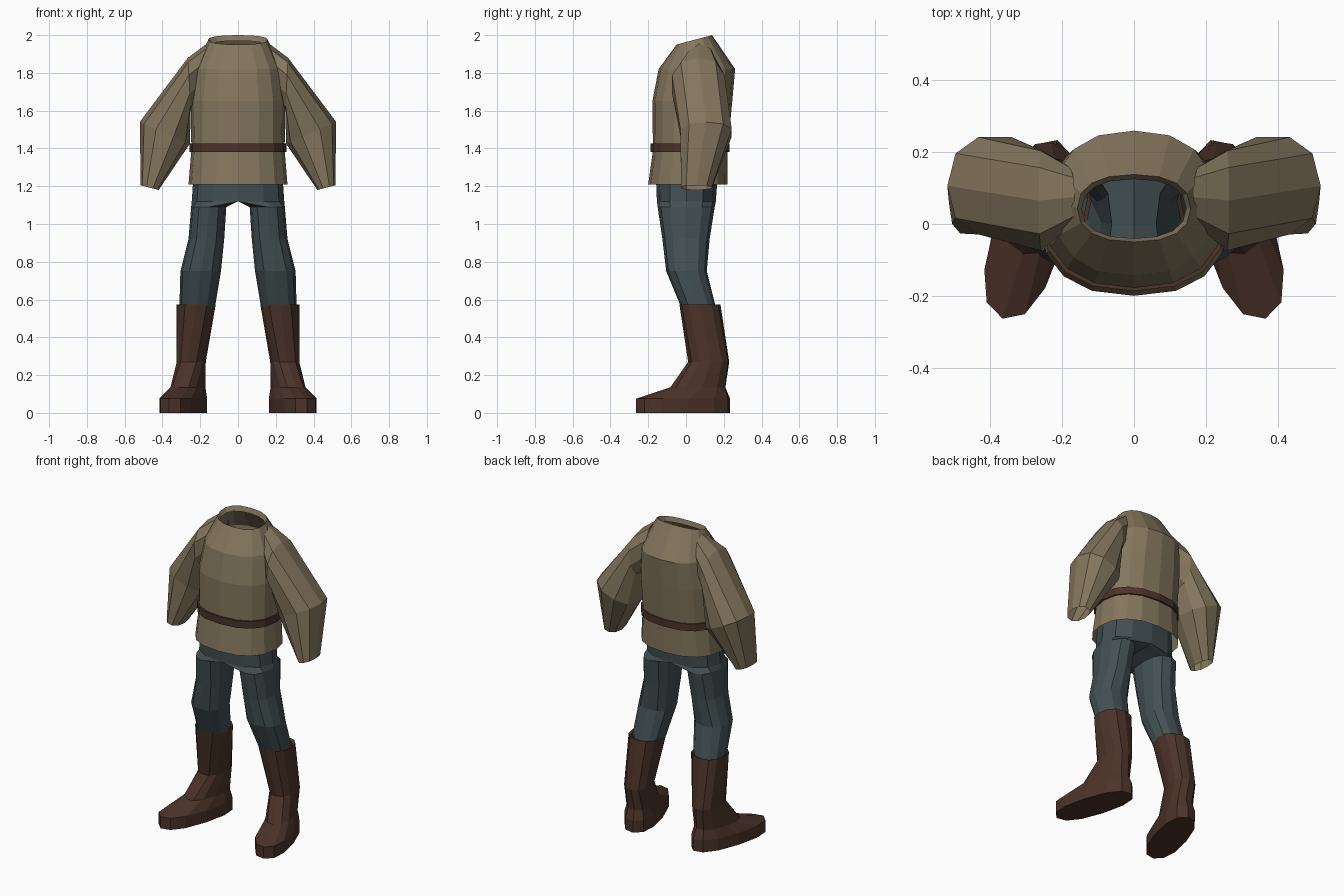
import bpy, bmesh, math

if "Cube" in bpy.data.objects:
    bpy.data.objects.remove(bpy.data.objects["Cube"])


def material(name, rgb):
    m = bpy.data.materials.new(name)
    m.diffuse_color = (*rgb, 1)
    m.use_nodes = True
    m.node_tree.nodes["Principled BSDF"].inputs["Base Color"].default_value = m.diffuse_color
    return m


CLOTH = material("tan cloth", (0.23, 0.18, 0.11))
DENIM = material("slate cloth", (0.055, 0.08, 0.085))
LEATHER = material("brown leather", (0.07, 0.033, 0.022))


def signed_pow(v, p):
    return math.copysign(abs(v) ** p, v)


def ring(x0, x1, y0, y1, z, n=12, z_back=None, power=0.85, turn=0, clamp=False):
    """Horizontal rounded cross-section given by its extents."""
    zb = z if z_back is None else z_back
    cx, cy, rx, ry = (x0 + x1) / 2, (y0 + y1) / 2, (x1 - x0) / 2, (y1 - y0) / 2
    pts = []
    for i in range(n):
        a = 2 * math.pi * i / n
        u, v = signed_pow(math.cos(a), power), signed_pow(math.sin(a), power)
        x, y = rx * u, ry * v
        c, s = math.cos(turn), math.sin(turn)
        x, y = cx + x * c - y * s, cy + x * s + y * c
        pts.append((max(x, 0) if clamp else x, y, z + (zb - z) * (v + 1) / 2))
    return pts


def arm_ring(outer, inner, y0, y1, n=10):
    """Sleeve cross-section spanning two points of the front view."""
    pts = []
    for i in range(n):
        a = 2 * math.pi * i / n
        u, v = signed_pow(math.cos(a), 0.9), signed_pow(math.sin(a), 0.85)
        pts.append(((outer[0] + inner[0]) / 2 + u * (outer[0] - inner[0]) / 2,
                    (y0 + y1) / 2 + v * (y1 - y0) / 2,
                    (outer[1] + inner[1]) / 2 + u * (outer[1] - inner[1]) / 2))
    return pts


def loft(name, rings, mat, mirror=False, cap_first=False, closed=False):
    bm = bmesh.new()
    rows = [[bm.verts.new(p) for p in r] for r in rings]
    n = len(rows[0])
    pairs = list(zip(rows, rows[1:])) + ([(rows[-1], rows[0])] if closed else [])
    for lo, hi in pairs:
        for i in range(n):
            j = (i + 1) % n
            bm.faces.new((lo[i], lo[j], hi[j], hi[i]))
    if cap_first:
        bm.faces.new(rows[0][::-1])
    if mirror:  # drop faces lying on the centre plane
        seam = [f for f in bm.faces if all(v.co.x < 1e-4 for v in f.verts)]
        bmesh.ops.delete(bm, geom=seam, context="FACES")
    bmesh.ops.recalc_face_normals(bm, faces=bm.faces)
    mesh = bpy.data.meshes.new(name)
    bm.to_mesh(mesh)
    bm.free()
    mesh.materials.append(mat)
    ob = bpy.data.objects.new(name, mesh)
    bpy.context.collection.objects.link(ob)
    if mirror:
        ob.modifiers.new("Mirror", "MIRROR").use_clip = True
    return ob


# Tunic body, from hem to folded neck edge
loft("tunic_body", [
    ring(-0.262, 0.262, -0.20, 0.22, 1.21, 16),
    ring(-0.247, 0.247, -0.175, 0.22, 1.39, 16),
    ring(-0.25, 0.25, -0.178, 0.245, 1.65, 16),
    ring(-0.225, 0.225, -0.145, 0.26, 1.82, 16),
    ring(-0.158, 0.158, -0.05, 0.138, 1.95, 16, z_back=2.0),
    ring(-0.145, 0.145, -0.04, 0.125, 1.92, 16, z_back=1.97),
], CLOTH)

# Baggy sleeves with bent elbows
loft("sleeves", [
    arm_ring((0.165, 1.955), (0.20, 1.65), -0.01, 0.16),
    arm_ring((0.265, 1.88), (0.25, 1.60), -0.08, 0.21),
    arm_ring((0.52, 1.54), (0.255, 1.425), -0.035, 0.248),
    arm_ring((0.515, 1.205), (0.42, 1.18), -0.03, 0.14),
], CLOTH, mirror=True)

# Belt
loft("belt", [
    ring(-0.244, 0.244, -0.172, 0.217, 1.38, 16),
    ring(-0.257, 0.257, -0.187, 0.230, 1.38, 16),
    ring(-0.257, 0.257, -0.187, 0.230, 1.425, 16),
    ring(-0.244, 0.244, -0.172, 0.217, 1.425, 16),
], LEATHER, closed=True)

# Trousers: half the pelvis flows into one leg, then mirrored
loft("trousers", [
    ring(0.14, 0.30, -0.01, 0.16, 0.50),
    ring(0.12, 0.31, -0.03, 0.155, 0.57),
    ring(0.09, 0.305, -0.105, 0.11, 0.75),
    ring(0.073, 0.262, -0.125, 0.125, 0.92),
    ring(0.062, 0.248, -0.15, 0.152, 1.09),
    ring(-0.245, 0.245, -0.154, 0.158, 1.12, clamp=True),
    ring(-0.238, 0.238, -0.158, 0.165, 1.22, clamp=True),
    ring(-0.225, 0.225, -0.155, 0.17, 1.35, clamp=True),
], DENIM, mirror=True)

# Boots, toes turned outwards
TURN = math.radians(17)
loft("boots", [
    ring(0.19, 0.39, -0.275, 0.245, 0, turn=TURN),
    ring(0.19, 0.39, -0.275, 0.245, 0.075, turn=TURN),
    ring(0.185, 0.345, -0.09, 0.215, 0.135, turn=TURN),
    ring(0.17, 0.325, 0.01, 0.23, 0.27, turn=TURN / 2),
    ring(0.118, 0.326, -0.035, 0.182, 0.575),
    ring(0.13, 0.31, -0.02, 0.165, 0.565),
], LEATHER, mirror=True, cap_first=True)
